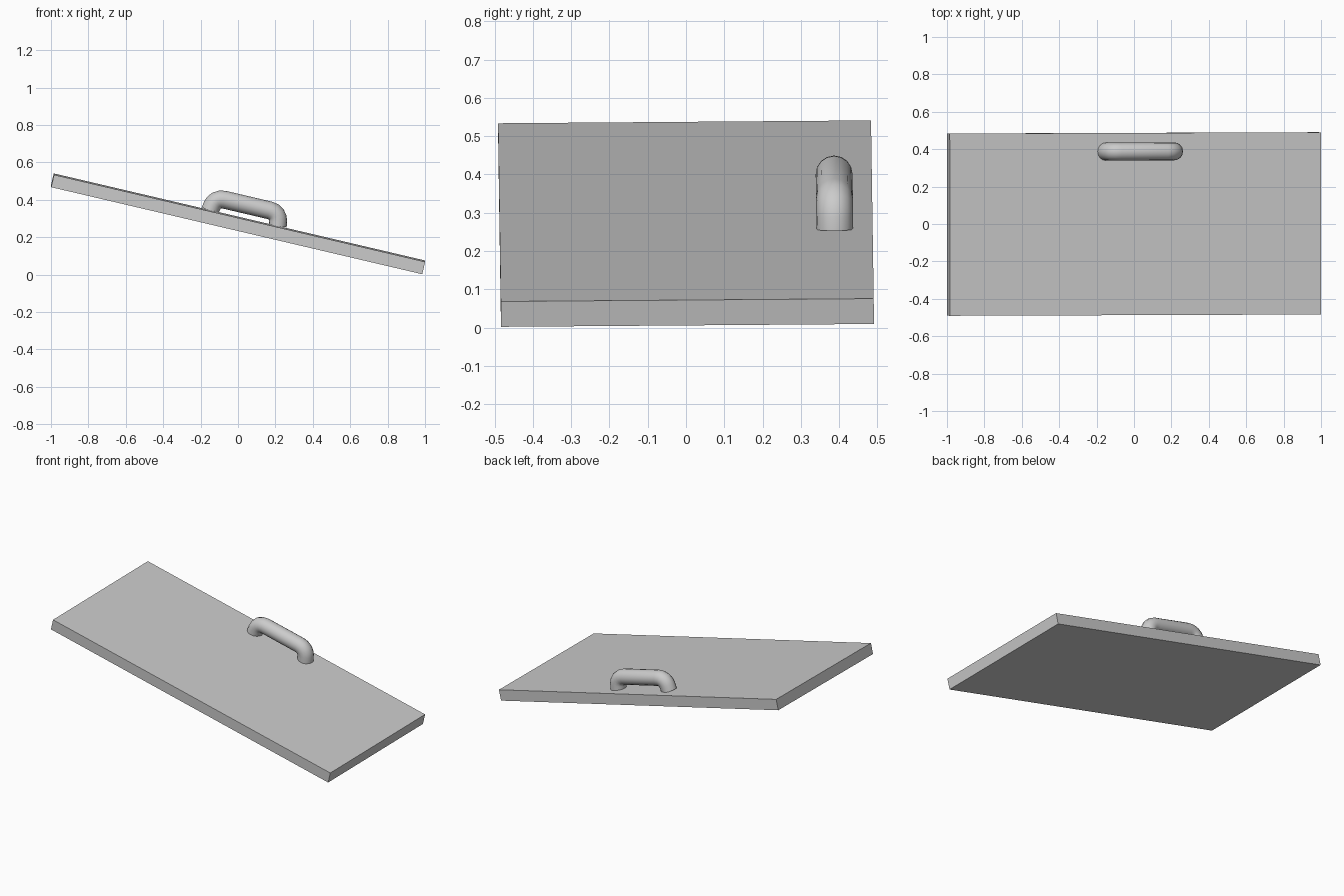
import bpy
from math import radians
from mathutils import Matrix

if "Cube" in bpy.data.objects:
    bpy.data.objects.remove(bpy.data.objects["Cube"])

# Shared frame: the slab leans down towards +x with tiny roll and yaw
tilt = (Matrix.Translation((0, 0, 0.2715))
        @ Matrix.Rotation(radians(0.1), 4, 'Z')
        @ Matrix.Rotation(radians(0.44), 4, 'X')
        @ Matrix.Rotation(radians(13.2), 4, 'Y'))

# Flat slab
bpy.ops.mesh.primitive_cube_add(size=1)
slab = bpy.context.object
slab.name = "slab"
slab.data.transform(Matrix.Diagonal((2.038, 0.974, 0.068, 1)))
slab.matrix_world = tilt

# Bent tube handle: half path (distance from middle, height), mirrored
half = [(0.186, 0.031), (0.181, 0.062), (0.175, 0.078), (0.164, 0.092),
        (0.147, 0.102), (0.125, 0.106)]
path = [(-u, w) for u, w in half] + [(u, w) for u, w in reversed(half)]
curve = bpy.data.curves.new("handle", 'CURVE')
curve.dimensions = '3D'
curve.bevel_depth = 0.048
curve.bevel_resolution = 6
curve.use_fill_caps = True
spline = curve.splines.new('POLY')
spline.points.add(len(path) - 1)
for p, (u, w) in zip(spline.points, path):
    p.co = (u + 0.0255, 0.388, w, 1)
handle = bpy.data.objects.new("handle", curve)
bpy.context.collection.objects.link(handle)
handle.matrix_world = tilt

# Turn the tube into a mesh and shade it smoothly
bpy.ops.object.select_all(action='DESELECT')
handle.select_set(True)
bpy.context.view_layer.objects.active = handle
bpy.ops.object.convert(target='MESH')
bpy.ops.object.shade_smooth_by_angle(angle=radians(40))
